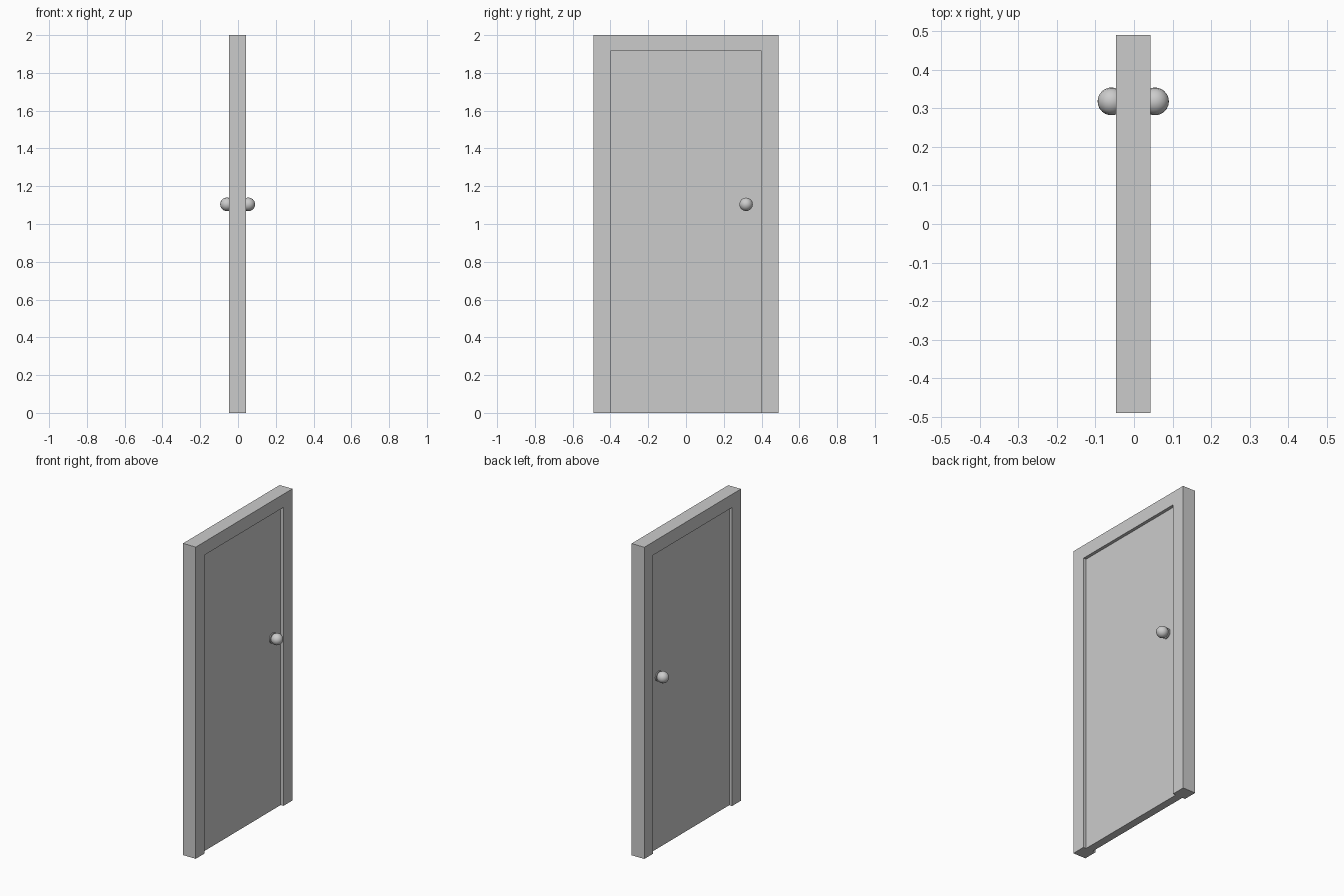
import bpy, bmesh, math

if "Cube" in bpy.data.objects:
    bpy.data.objects.remove(bpy.data.objects["Cube"])

CX = -0.002             # mid-plane of the wall thickness
KY, KZ = 0.318, 1.104   # knob position on the door


def prism(name, outline, x0, x1):
    """Extrude a (y, z) outline along x."""
    bm = bmesh.new()
    face = bm.faces.new([bm.verts.new((x0, y, z)) for y, z in outline])
    ext = bmesh.ops.extrude_face_region(bm, geom=[face])
    verts = [v for v in ext["geom"] if isinstance(v, bmesh.types.BMVert)]
    bmesh.ops.translate(bm, verts=verts, vec=(x1 - x0, 0, 0))
    bmesh.ops.recalc_face_normals(bm, faces=bm.faces)
    mesh = bpy.data.meshes.new(name)
    bm.to_mesh(mesh)
    bm.free()
    obj = bpy.data.objects.new(name, mesh)
    bpy.context.collection.objects.link(obj)
    return obj


def disc(name, x0, x1, radius):
    bpy.ops.mesh.primitive_cylinder_add(
        vertices=24, radius=radius, depth=abs(x1 - x0),
        location=((x0 + x1) / 2, KY, KZ), rotation=(0, math.pi / 2, 0))
    bpy.context.object.name = name
    bpy.ops.object.shade_smooth_by_angle()


# Frame: two jambs and a head in one profile
prism("door_frame",
      [(-0.49, 0), (-0.40, 0), (-0.40, 1.915), (0.40, 1.915),
       (0.40, 0), (0.49, 0), (0.49, 2), (-0.49, 2)],
      CX - 0.045, CX + 0.045)

# Door leaf, recessed on both sides
prism("door_leaf",
      [(-0.40, 0), (0.40, 0), (0.40, 1.915), (-0.40, 1.915)],
      CX - 0.025, CX + 0.025)

# Knob, stem and rose on each side
for side, s in (("back", -1), ("front", 1)):
    face = CX + s * 0.025
    disc(side + "_rose", face - s * 0.002, face + s * 0.006, 0.033)
    disc(side + "_stem", face, face + s * 0.03, 0.014)
    bpy.ops.mesh.primitive_uv_sphere_add(
        segments=16, ring_count=11, radius=0.036,
        location=(CX + s * 0.0565, KY, KZ), rotation=(0, math.pi / 2, 0))
    bpy.context.object.name = side + "_knob"
    bpy.ops.object.shade_smooth_by_angle(angle=math.radians(40))
